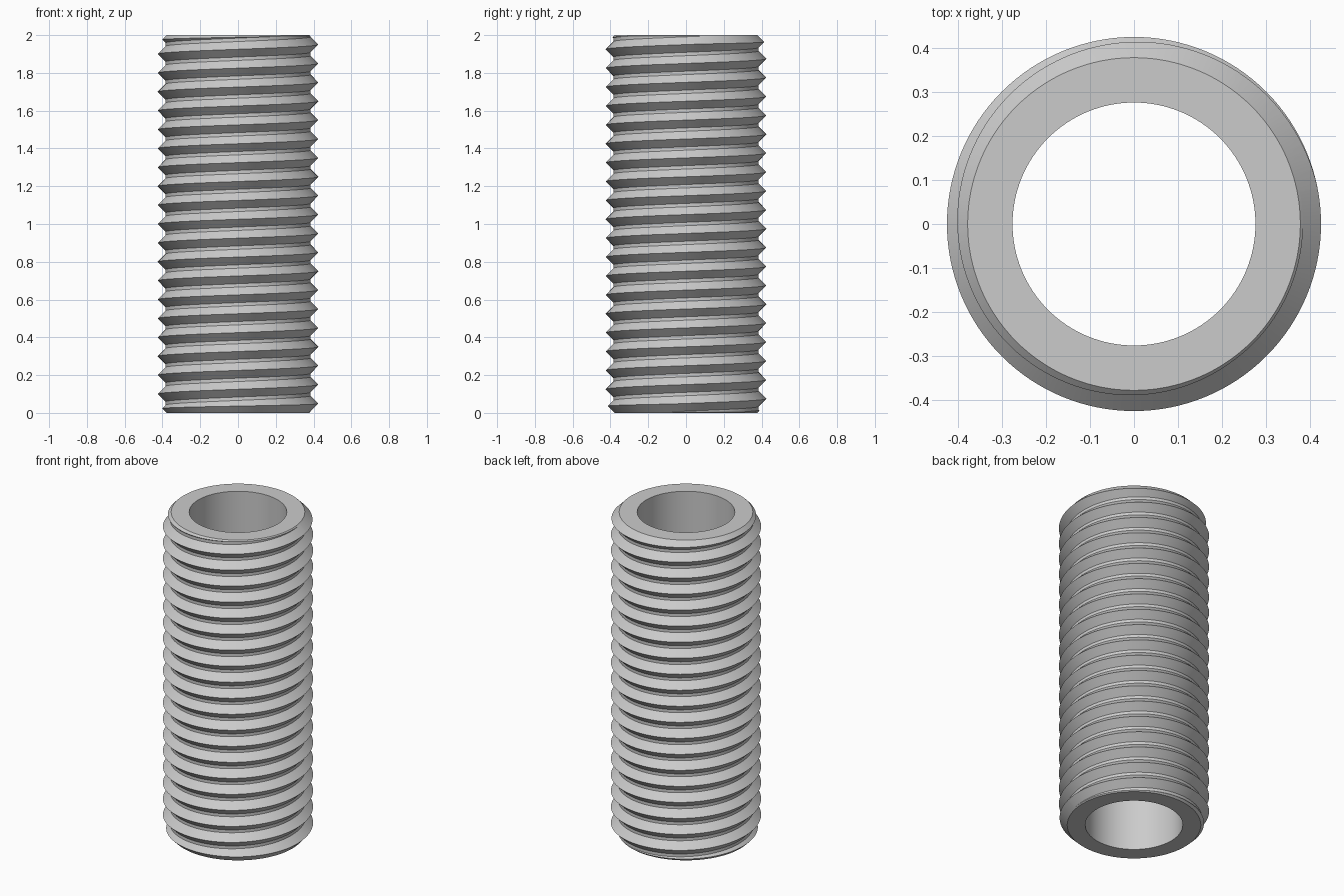
import bpy
import bmesh
import math

SEGS = 128
PITCH = 0.1
HEIGHT = 2.0
CREST, ROOT, BORE, END = 0.425, 0.384, 0.276, 0.378
FLANK = CREST - ROOT
CHAMFER = 0.06

cube = bpy.data.objects.get("Cube")
if cube:
    bpy.data.objects.remove(cube, do_unlink=True)

steel = bpy.data.materials.new("light_grey_metal")
steel.use_nodes = True
grey = (0.6, 0.6, 0.6, 1)
steel.diffuse_color = grey
steel.node_tree.nodes["Principled BSDF"].inputs["Base Color"].default_value = grey


def make_object(name, bm):
    bmesh.ops.recalc_face_normals(bm, faces=bm.faces)
    mesh = bpy.data.meshes.new(name)
    bm.to_mesh(mesh)
    bm.free()
    mesh.materials.append(steel)
    obj = bpy.data.objects.new(name, mesh)
    bpy.context.collection.objects.link(obj)
    return obj


def ring_point(radius, step, z):
    a = math.tau * step / SEGS
    return (radius * math.cos(a), radius * math.sin(a), z)


# Overlong right-handed thread: a profile column climbing one pitch per turn
def build_thread():
    bm = bmesh.new()
    turn = [(CREST, 0), (ROOT, FLANK), (ROOT, PITCH - FLANK)]
    profile = [(r, (k - 3.5) * PITCH + dz)
               for k in range(int(HEIGHT / PITCH) + 6) for r, dz in turn]
    cols = [[bm.verts.new(ring_point(r, i, z + PITCH * i / SEGS)) for r, z in profile]
            for i in range(SEGS)]
    # The last column joins the first, one turn higher
    rows = len(profile)
    shift = len(turn)
    cols = [c[:rows - shift] for c in cols] + [cols[0][shift:]]
    spare = rows - shift
    for a, b in zip(cols, cols[1:]):
        for j in range(spare - 1):
            bm.faces.new((a[j], b[j], b[j + 1], a[j + 1]))
    bmesh.ops.delete(bm, geom=[v for v in bm.verts if not v.link_faces], context="VERTS")
    # Close both open ends with fans
    for z in (-1, HEIGHT + 1):
        centre = bm.verts.new((0, 0, z))
        mid = HEIGHT / 2
        rim = [e for e in bm.edges if e.is_boundary
               and (sum(v.co.z for v in e.verts) / 2 > mid) == (z > mid)]
        for e in rim:
            bm.faces.new((e.verts[0], e.verts[1], centre))
    return make_object("threaded_tube", bm)


# Chamfered tube that trims the thread and opens the bore
def build_blank():
    bm = bmesh.new()
    wide = END + CHAMFER
    profile = [(BORE, 0), (END, 0), (wide, CHAMFER),
               (wide, HEIGHT - CHAMFER), (END, HEIGHT), (BORE, HEIGHT)]
    rings = [[bm.verts.new(ring_point(r, i, z)) for i in range(SEGS)] for r, z in profile]
    for a, b in zip(rings, rings[1:] + rings[:1]):
        for i in range(SEGS):
            n = (i + 1) % SEGS
            bm.faces.new((a[i], a[n], b[n], b[i]))
    return make_object("trim_blank", bm)


tube = build_thread()
blank = build_blank()
blank.hide_render = True

trim = tube.modifiers.new("trim", "BOOLEAN")
trim.operation = "INTERSECT"
trim.solver = "EXACT"
trim.object = blank

# Bake the trim so that sharp edges can be marked
bpy.context.view_layer.update()
graph = bpy.context.evaluated_depsgraph_get()
baked = bpy.data.meshes.new_from_object(tube.evaluated_get(graph))
tube.modifiers.clear()
tube.data = baked
bpy.data.objects.remove(blank, do_unlink=True)

bpy.ops.object.select_all(action="DESELECT")
tube.select_set(True)
bpy.context.view_layer.objects.active = tube
bpy.ops.object.shade_smooth_by_angle(angle=math.radians(25))
